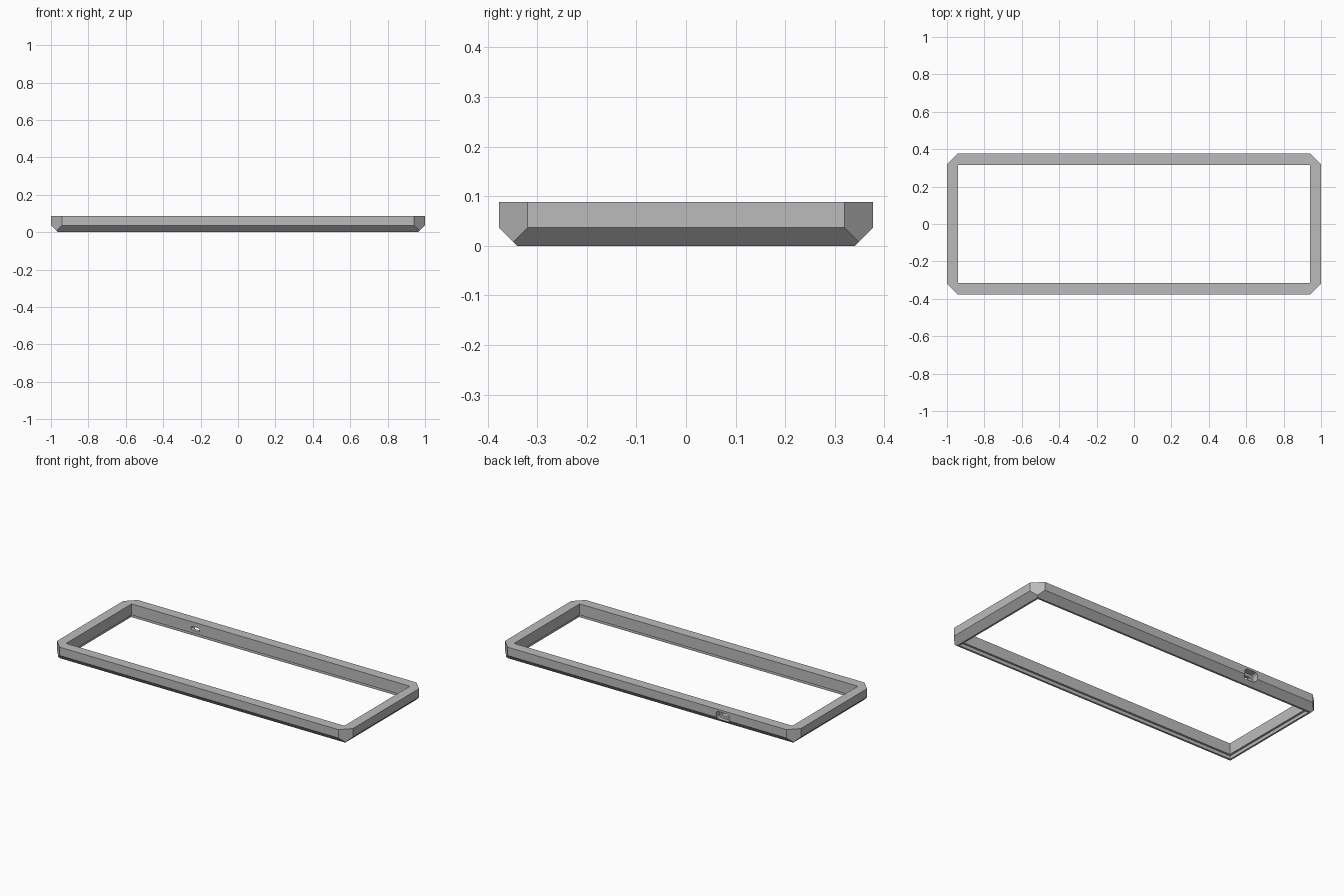
import bpy
import bmesh
import math

if "Cube" in bpy.data.objects:
    bpy.data.objects.remove(bpy.data.objects["Cube"], do_unlink=True)

HX, HY, HEIGHT = 1.0, 0.377, 0.088   # outer half sizes and height
BEVEL = 0.037                        # bevel along the lower outer edge
CORNER = 0.058                       # upright corner cut
INX, INY = 0.94, 0.316               # half sizes of the opening
STEP, STEP_Z = 0.012, 0.02           # rebate under the opening
PORT_X, PORT_Z = -0.51, 0.048        # port in the back rail

grey = bpy.data.materials.new("plain_grey")
grey.use_nodes = True
grey.diffuse_color = (0.5, 0.5, 0.5, 1)
grey.node_tree.nodes["Principled BSDF"].inputs["Base Color"].default_value = (0.5, 0.5, 0.5, 1)


def hull(name, points):
    """Convex solid around a set of points."""
    bm = bmesh.new()
    for p in points:
        bm.verts.new(p)
    bmesh.ops.convex_hull(bm, input=bm.verts[:])
    bmesh.ops.dissolve_limit(bm, angle_limit=math.radians(0.5), verts=bm.verts[:], edges=bm.edges[:])
    bmesh.ops.recalc_face_normals(bm, faces=bm.faces[:])
    mesh = bpy.data.meshes.new(name)
    bm.to_mesh(mesh)
    bm.free()
    obj = bpy.data.objects.new(name, mesh)
    bpy.context.collection.objects.link(obj)
    mesh.materials.append(grey)
    return obj


def rectangle(x, y, z):
    return [(sx * x, sy * y, z) for sx in (-1, 1) for sy in (-1, 1)]


def octagon(z):
    return rectangle(HX - CORNER, HY, z) + rectangle(HX, HY - CORNER, z)


def box(name, x, y, z0, z1):
    return hull(name, rectangle(x, y, z0) + rectangle(x, y, z1))


def slot(name, width, height, radius, y0, y1):
    """Rounded rectangle running through the back rail."""
    points = []
    for sx in (-1, 1):
        for sz in (-1, 1):
            for i in range(7):
                a = math.radians(15 * i)
                x = PORT_X + sx * (width / 2 - radius + radius * math.cos(a))
                z = PORT_Z + sz * (height / 2 - radius + radius * math.sin(a))
                points += [(x, y0, z), (x, y1, z)]
    return hull(name, points)


def cut(target, cutter):
    cutter.hide_render = True
    mod = target.modifiers.new("cut", "BOOLEAN")
    mod.operation = "DIFFERENCE"
    mod.solver = "EXACT"
    mod.object = cutter
    bpy.context.view_layer.objects.active = target
    bpy.ops.object.modifier_apply(modifier=mod.name)
    bpy.data.objects.remove(cutter, do_unlink=True)


# Frame body: the upright corner cuts run out to a point on the lower bevel
meet = CORNER / 2
frame = hull("frame", octagon(HEIGHT) + octagon(BEVEL)
             + rectangle(HX - meet, HY - meet, BEVEL - meet)
             + rectangle(HX - BEVEL, HY - BEVEL, 0))

# Opening and the rebate on its underside
cut(frame, box("opening_cutter", INX, INY, -0.1, 0.2))
cut(frame, box("rebate_cutter", INX + STEP, INY + STEP, -0.1, STEP_Z))

# Port: a wide pocket outside and a small slot through to the inside
cut(frame, slot("pocket_cutter", 0.088, 0.054, 0.018, 0.338, 0.45))
cut(frame, slot("slot_cutter", 0.06, 0.022, 0.0105, 0.28, 0.36))

# Flat faces with smooth port curves
bpy.ops.object.select_all(action="DESELECT")
frame.select_set(True)
bpy.context.view_layer.objects.active = frame
bpy.ops.object.shade_smooth_by_angle(angle=math.radians(25))
